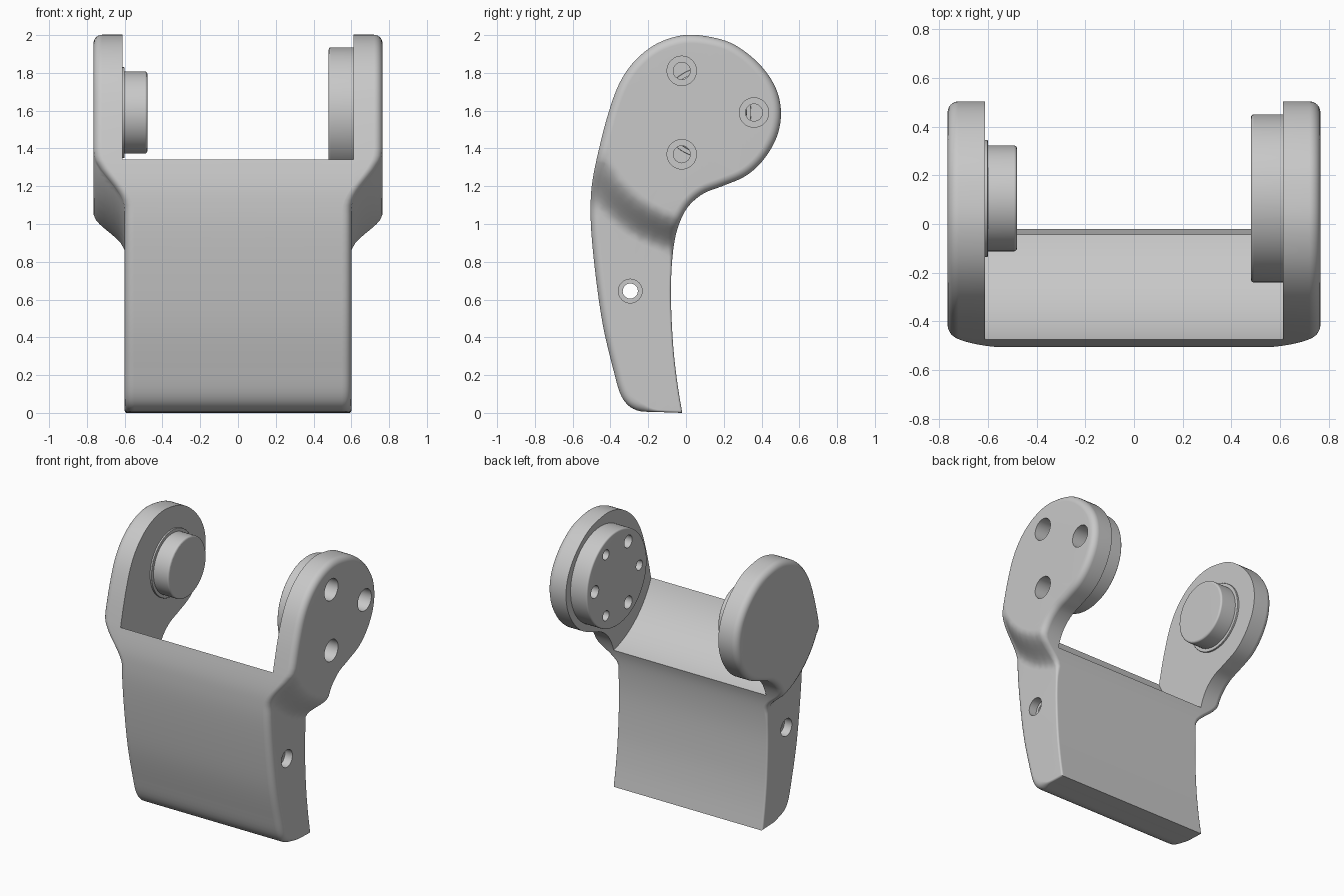
import bpy, bmesh
from math import sin, cos, pi, radians
from mathutils import Vector
from mathutils.geometry import delaunay_2d_cdt

if "Cube" in bpy.data.objects:
    bpy.data.objects.remove(bpy.data.objects["Cube"])

AXIS = Vector((0.105, 1.59))      # pivot axis of the two discs, in (y, z)
ARM_X, BODY_X, INNER_X = 0.765, 0.6, 0.612
POCKET_R = 0.63
PIN = Vector((-.295, .645))

grey = bpy.data.materials.new("plain_grey")
grey.use_nodes = True
grey.diffuse_color = (0.58, 0.58, 0.58, 1)
grey.node_tree.nodes["Principled BSDF"].inputs["Base Color"].default_value = grey.diffuse_color

# Side outline (y, z): sharp rear toe, up the front, round the head, down the neck
OUTLINE = [Vector(p) for p in (
    (-.02, 0), (-.15, .005), (-.265, .015), (-.34, .085), (-.39, .25), (-.44, .465),
    (-.475, .7), (-.5, .94), (-.505, 1.1), (-.495, 1.23), (-.46, 1.4), (-.41, 1.59),
    (-.35, 1.75), (-.265, 1.87), (-.15, 1.957), (-.01, 2), (.13, 1.99), (.26, 1.947),
    (.39, 1.845), (.475, 1.72), (.503, 1.59), (.48, 1.46), (.41, 1.34), (.315, 1.254),
    (.19, 1.2), (.09, 1.16), (.01, 1.09), (-.04, .99), (-.068, .86), (-.08, .65),
    (-.07, .385), (-.048, .175), (-.02, 0))]


def smooth_path(pts, n=5):
    """Catmull-Rom curve through the points, without the closing point."""
    ext = [pts[0]] + pts + [pts[-1]]
    out = []
    for a, b, c, d in zip(ext, ext[1:], ext[2:], ext[3:]):
        for i in range(n):
            t = i / n
            out.append((b * 2 + (c - a) * t + (a * 2 - b * 5 + c * 4 - d) * t ** 2
                        + (b * 3 - a - c * 3 + d) * t ** 3) / 2)
    return out


def in_pocket(p):
    return (p - AXIS).length < POCKET_R


def split_at_pocket(path):
    """Add the two points where the outline crosses the pocket circle."""
    out = []
    for a, b in zip(path, path[1:] + path[:1]):
        out.append(a)
        if in_pocket(a) != in_pocket(b):
            ra, rb = (a - AXIS).length, (b - AXIS).length
            hit = a.lerp(b, (POCKET_R - ra) / (rb - ra))
            out.append(AXIS + (hit - AXIS).normalized() * POCKET_R)
    return out


def smoothstep(lo, hi, v):
    t = min(1, max(0, (v - lo) / (hi - lo)))
    return t * t * (3 - 2 * t)


def half_width(p):
    """Arms are wide near the pivot and flare in conically to the body."""
    return ARM_X + (BODY_X - ARM_X) * smoothstep(.56, .765, (p - AXIS).length)


def rim_radius(p):
    """Rounded rim, nearly sharp along the lower back."""
    sharp = smoothstep(-.25, -.15, p.x) * (1 - smoothstep(.75, 1, p.y))
    return .045 - .033 * sharp


def inset(path, extra=0):
    normals = []
    for a, b in zip(path, path[1:] + path[:1]):
        d = (b - a).normalized()
        normals.append(Vector((-d.y, d.x)))
    return [p - (normals[i - 1] + normals[i]) / (1 + normals[i - 1].dot(normals[i]))
            * (rim_radius(p) + extra) for i, p in enumerate(path)]


def inside(p, loop):
    hit = False
    for a, b in zip(loop, loop[1:] + loop[:1]):
        if (a.y > p.y) != (b.y > p.y) and p.x < a.x + (b.x - a.x) * (p.y - a.y) / (b.y - a.y):
            hit = not hit
    return hit


def circle(center, r, n):
    return [center + Vector((cos(2 * pi * i / n), sin(2 * pi * i / n))) * r for i in range(n)]


def add(bm, *pts):
    bm.faces.new([bm.verts.new(p) for p in pts])


def sheet(bm, loops, x_of, arcs=()):
    """Fill the first loop, leaving the other loops as holes; x_of gives the height."""
    flat, edges = [], []
    for loop in loops:
        s, n = len(flat), len(loop)
        flat += loop
        edges += [(s + i, s + (i + 1) % n) for i in range(n)]
    for arc in arcs:
        s = len(flat)
        flat += arc
        edges += [(i, i + 1) for i in range(s, len(flat) - 1)]
    pts, _, tris, *_ = delaunay_2d_cdt(flat, edges, [], 0, 1e-6)
    for tri in tris:
        corners = [Vector(pts[i]) for i in tri]
        mid = sum(corners, Vector((0, 0))) / 3
        if inside(mid, loops[0]) and not any(inside(mid, h) for h in loops[1:]):
            add(bm, *[(x_of(p), p.x, p.y) for p in corners])


def lathe(bm, center, profile, n=32):
    """Turn (x, radius) steps about an axis along x."""
    for (xa, ra), (xb, rb) in zip(profile, profile[1:]):
        ca, cb = circle(center, ra, n), circle(center, rb, n)
        for i in range(n):
            j = (i + 1) % n
            add(bm, (xa, *ca[i]), (xa, *ca[j]), (xb, *cb[j]), (xb, *cb[i]))


def finish(name, bm):
    bmesh.ops.remove_doubles(bm, verts=bm.verts[:], dist=2e-5)
    bmesh.ops.recalc_face_normals(bm, faces=bm.faces[:])
    mesh = bpy.data.meshes.new(name)
    bm.to_mesh(mesh)
    bm.free()
    mesh.materials.append(grey)
    obj = bpy.data.objects.new(name, mesh)
    bpy.context.collection.objects.link(obj)
    bpy.ops.object.select_all(action='DESELECT')
    bpy.context.view_layer.objects.active = obj
    obj.select_set(True)
    bpy.ops.object.shade_smooth_by_angle(angle=radians(35))
    obj.modifiers.new("clean_shading", 'WEIGHTED_NORMAL').keep_sharp = True


# Bolt spots: even ones go through the drilled arm, odd ones are blind
spots = circle(AXIS, .255, 6)
path = split_at_pocket(smooth_path(OUTLINE))
wall = inset(path)
safe = inset(path, .01)

# Guide arcs that shape the conical flare
arcs = []
for k in range(11):
    ring = circle(AXIS, .55 + .0225 * k, 144)[72:107]
    arcs.append([p for p in ring if inside(p, safe)])

# Arm outline inside the pocket, closed below by the pocket arc
crossings = [p for p in path if abs((p - AXIS).length - POCKET_R) < 1e-5]
front, back = sorted(crossings, key=lambda p: p.x)
i0, i1 = path.index(front), path.index(back)
sweep = (back - AXIS).angle_signed(front - AXIS)
start = back - AXIS
pocket_arc = [back]
for k in range(1, 32):
    a = abs(sweep) * k / 32
    pocket_arc.append(AXIS + Vector((start.x * cos(a) + start.y * sin(a),
                                     start.y * cos(a) - start.x * sin(a))))
pocket_arc.append(front)
arm_loop = path[i0:i1] + pocket_arc[:-1]

bracket = bmesh.new()
STEPS = 6
for s in (-1, 1):
    bolts = spots[::2] if s > 0 else []
    # Outer side wall
    holes = [circle(PIN, .063, 32)] + [circle(b, .078, 32) for b in bolts]
    sheet(bracket, [wall] + holes, lambda p: s * half_width(p), arcs)
    # Rounded rim, then the outline surface up to the pocket or middle plane
    rails = []
    for p, q in zip(wall, path):
        w, r = half_width(p), rim_radius(q)
        rail = []
        for k in range(STEPS + 1):
            t = k / STEPS * pi / 2
            rail.append((s * (w - r * (1 - cos(t))), *p.lerp(q, sin(t))))
        rail.append((s * min(INNER_X, w - r - .004), *q))
        rail.append((0, *q))
        rails.append(rail)
    for i, ra in enumerate(rails):
        j = (i + 1) % len(rails)
        rb = rails[j]
        over_pocket = in_pocket((path[i] + path[j]) / 2)
        for k in range(STEPS + (1 if over_pocket else 2)):
            add(bracket, ra[k], rb[k], rb[k + 1], ra[k + 1])
    # Inner arm wall and half of the round pocket floor
    sheet(bracket, [arm_loop] + [circle(b, .045, 32) for b in bolts], lambda p: s * INNER_X)
    for a, b in zip(pocket_arc, pocket_arc[1:]):
        add(bracket, (s * INNER_X, *a), (s * INNER_X, *b), (0, *b), (0, *a))
    # Counterbored pin hole and bolt holes
    lathe(bracket, PIN, [(s * BODY_X, .063), (s * .54, .063), (s * .54, .04), (0, .04)])
    for b in bolts:
        lathe(bracket, b, [(ARM_X, .078), (.635, .078), (.635, .045), (INNER_X, .045)])
finish("bracket", bracket)


def build_disc(name, radius, face_x, base_x, through=(), blind=(), bevel=.012):
    """Round boss standing on an arm, with a softened edge and optional holes."""
    bm = bmesh.new()
    d = 1 if base_x > face_x else -1
    profile = []
    for k in range(4):
        t = k / 3 * pi / 2
        profile.append((face_x + d * bevel * (1 - cos(t)), radius - bevel * (1 - sin(t))))
    lathe(bm, AXIS, profile + [(base_x, radius)], 96)
    holes = [circle(c, .045, 32) for c in through] + [circle(c, .036, 32) for c in blind]
    sheet(bm, [circle(AXIS, radius - bevel, 96)] + holes, lambda p: face_x)
    sheet(bm, [circle(AXIS, radius, 96)] + holes[:len(through)], lambda p: base_x)
    for c in through:
        lathe(bm, c, [(face_x, .045), (base_x, .045)])
    for c in blind:
        lathe(bm, c, [(face_x, .036), (face_x + d * .08, .036), (face_x + d * .08, 0)])
    finish(name, bm)


build_disc("large_disc", .345, .48, INNER_X, spots[::2], spots[1::2])
build_disc("boss_ring", .24, -.6, -INNER_X, bevel=.003)
build_disc("small_disc", .217, -.48, -.6)
